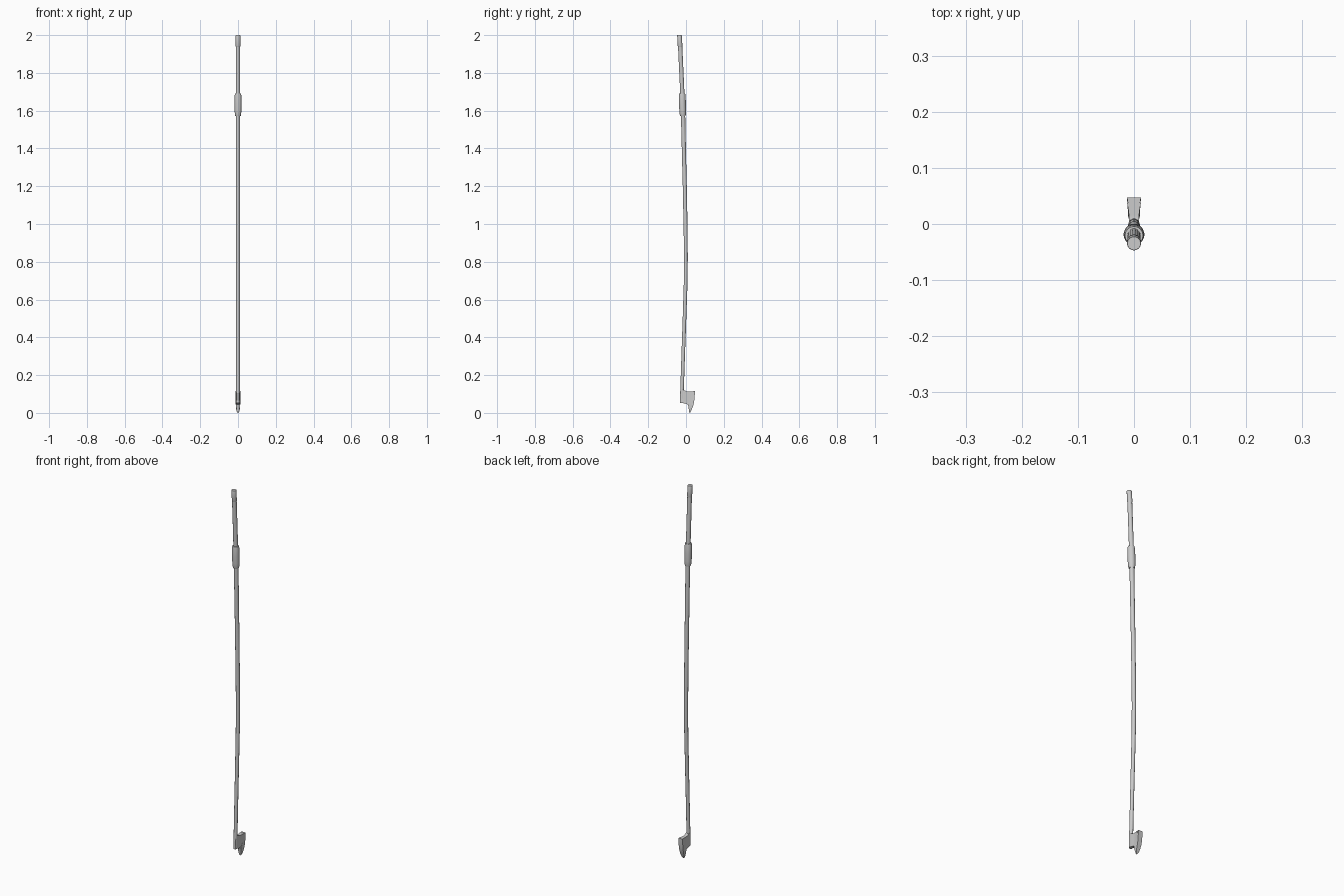
import bpy, bmesh, math


def loft(name, sections, smooth=True):
    """Skin a list of equally sized point rings and cap both ends."""
    bm = bmesh.new()
    rings = [[bm.verts.new(p) for p in s] for s in sections]
    n = len(rings[0])
    for a, b in zip(rings, rings[1:]):
        for i in range(n):
            j = (i + 1) % n
            bm.faces.new((a[i], a[j], b[j], b[i]))
    bm.faces.new(rings[0][::-1])
    bm.faces.new(rings[-1])
    bmesh.ops.recalc_face_normals(bm, faces=bm.faces)
    me = bpy.data.meshes.new(name)
    bm.to_mesh(me)
    bm.free()
    ob = bpy.data.objects.new(name, me)
    bpy.context.collection.objects.link(ob)
    bpy.ops.object.select_all(action='DESELECT')
    ob.select_set(True)
    bpy.context.view_layer.objects.active = ob
    if smooth:
        bpy.ops.object.shade_smooth_by_angle(angle=math.radians(35))
    return ob


def tube(name, stations, sides=16):
    """Stations are (y centre, z, radius)."""
    ang = [2 * math.pi * (i + 0.5) / sides for i in range(sides)]
    return loft(name, [[(r * math.cos(a), y + r * math.sin(a), z) for a in ang]
                       for y, z, r in stations])


# long cambered stick
tube("stick", [(-0.023, 0.052, 0.0095), (-0.021, 0.12, 0.0095), (-0.015, 0.30, 0.0095),
               (-0.008, 0.50, 0.0097), (-0.002, 0.68, 0.010), (-0.0005, 0.82, 0.0102),
               (-0.002, 0.97, 0.0105), (-0.006, 1.18, 0.0108), (-0.011, 1.38, 0.011),
               (-0.016, 1.60, 0.0115), (-0.022, 1.75, 0.0115), (-0.031, 1.942, 0.0115)])

# wrapped grip
tube("grip", [(-0.0165, 1.572, 0.0145), (-0.017, 1.580, 0.0165), (-0.0175, 1.60, 0.0180),
              (-0.019, 1.64, 0.0185), (-0.020, 1.680, 0.0180), (-0.0205, 1.692, 0.0160)], 24)

# end button
tube("end_button", [(-0.031, 1.938, 0.0115), (-0.0312, 1.941, 0.0125),
                    (-0.0345, 1.998, 0.0125), (-0.0345, 2.0, 0.0118)], 20)

# head neck: (y, bottom z, top z, half width)
neck = [(-0.031, 0.055, 0.100, 0.006), (-0.022, 0.053, 0.125, 0.009),
        (-0.010, 0.050, 0.120, 0.0095), (0.004, 0.047, 0.114, 0.009),
        (0.016, 0.040, 0.114, 0.009), (0.028, 0.035, 0.114, 0.0105),
        (0.037, 0.045, 0.114, 0.0122)]
loft("head_neck", [[(-w, y, a), (w, y, a), (w, y, b), (-w, y, b)] for y, a, b, w in neck])

# curved head plate: (z, inner y, outer y, half width)
plate = [(0.115, 0.036, 0.047, 0.0125), (0.085, 0.030, 0.046, 0.0125),
         (0.060, 0.020, 0.043, 0.0122), (0.045, 0.010, 0.040, 0.0118),
         (0.030, 0.013, 0.035, 0.0110), (0.015, 0.0155, 0.029, 0.0090),
         (0.006, 0.017, 0.025, 0.0065), (0.0, 0.018, 0.021, 0.0030)]
loft("head_plate", [[(-w * 0.85, i, z), (w * 0.85, i, z), (w, o, z), (-w, o, z)]
                    for z, i, o, w in plate])
